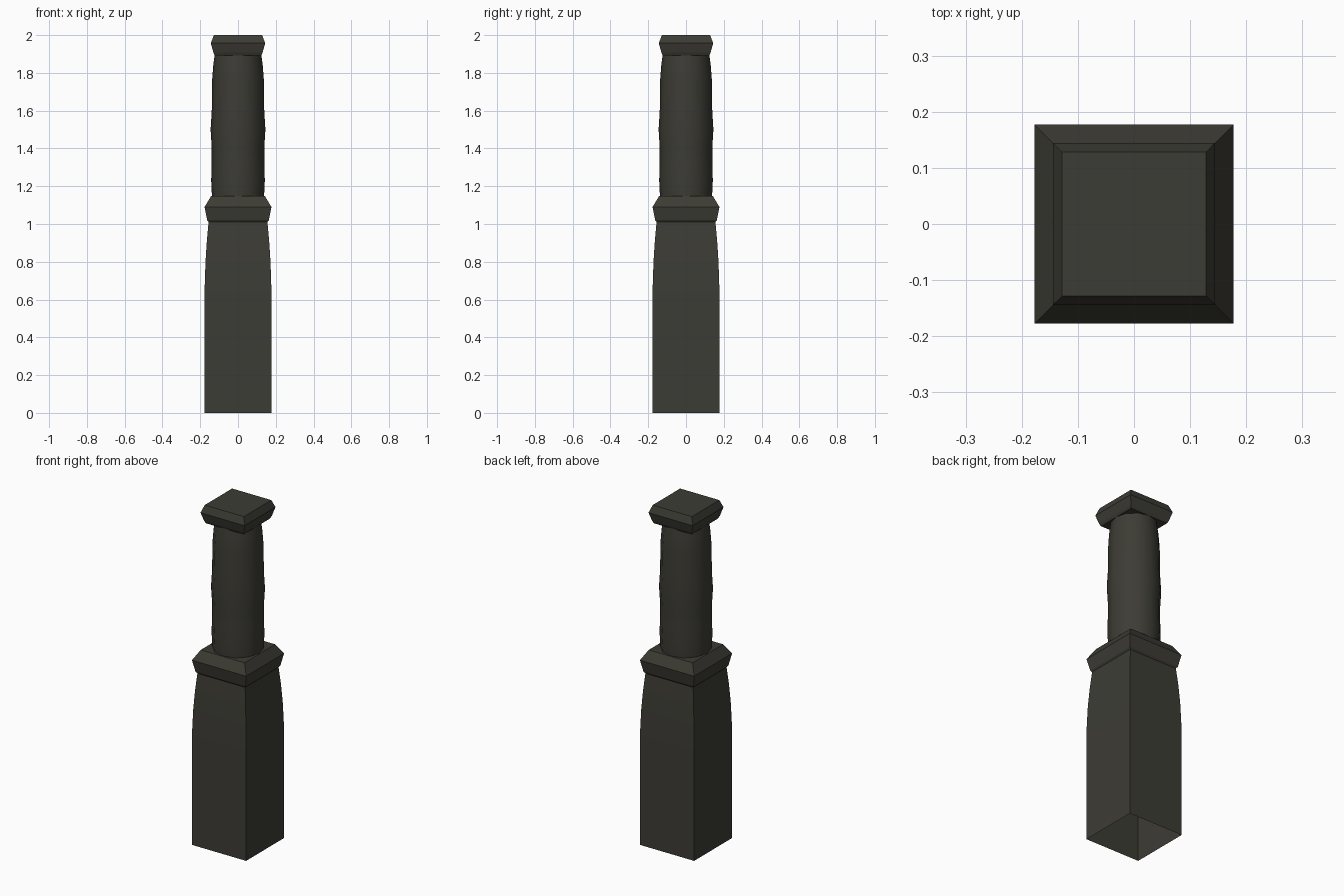
import bpy, bmesh, math

if "Cube" in bpy.data.objects:
    bpy.data.objects.remove(bpy.data.objects["Cube"])

stone = bpy.data.materials.new("dark olive stone")
stone.diffuse_color = (0.046, 0.045, 0.035, 1)
stone.use_nodes = True
stone.node_tree.nodes["Principled BSDF"].inputs["Base Color"].default_value = stone.diffuse_color


def loft(name, profile, sides, turn=0.0, bottom=True, top=True, smooth=False):
    """Stack rings of (z, radius) and skin them."""
    bm = bmesh.new()
    rings = []
    for z, r in profile:
        rings.append([bm.verts.new((r * math.cos(turn + 2 * math.pi * i / sides),
                                    r * math.sin(turn + 2 * math.pi * i / sides), z))
                      for i in range(sides)])
    for a, b in zip(rings, rings[1:]):
        for i in range(sides):
            j = (i + 1) % sides
            bm.faces.new((a[i], a[j], b[j], b[i])).smooth = smooth
    if bottom:
        bm.faces.new(rings[0][::-1])
    if top:
        bm.faces.new(rings[-1])
    mesh = bpy.data.meshes.new(name)
    bm.to_mesh(mesh)
    bm.free()
    mesh.materials.append(stone)
    ob = bpy.data.objects.new(name, mesh)
    bpy.context.collection.objects.link(ob)
    return ob


def square(name, profile, **kw):
    """Square loft from (z, half width)."""
    return loft(name, [(z, h * math.sqrt(2)) for z, h in profile], 4, math.pi / 4, **kw)


# square base, open underneath, tapering to the collar
square("base", [(0, .177), (.65, .177), (.80, .172), (.91, .165), (1.01, .156)],
       bottom=False, top=False)

# moulded collar
square("collar", [(1.005, .152), (1.02, .163), (1.09, .177), (1.147, .143)])

# slightly wavy round shaft
loft("shaft", [(1.147, .138), (1.23, .142), (1.33, .139), (1.40, .139), (1.50, .145),
               (1.60, .139), (1.76, .137), (1.84, .131), (1.90, .123)],
     12, bottom=False, top=False, smooth=True)

# square cap
square("cap", [(1.892, .123), (1.907, .130), (1.957, .144), (2.0, .128)])
